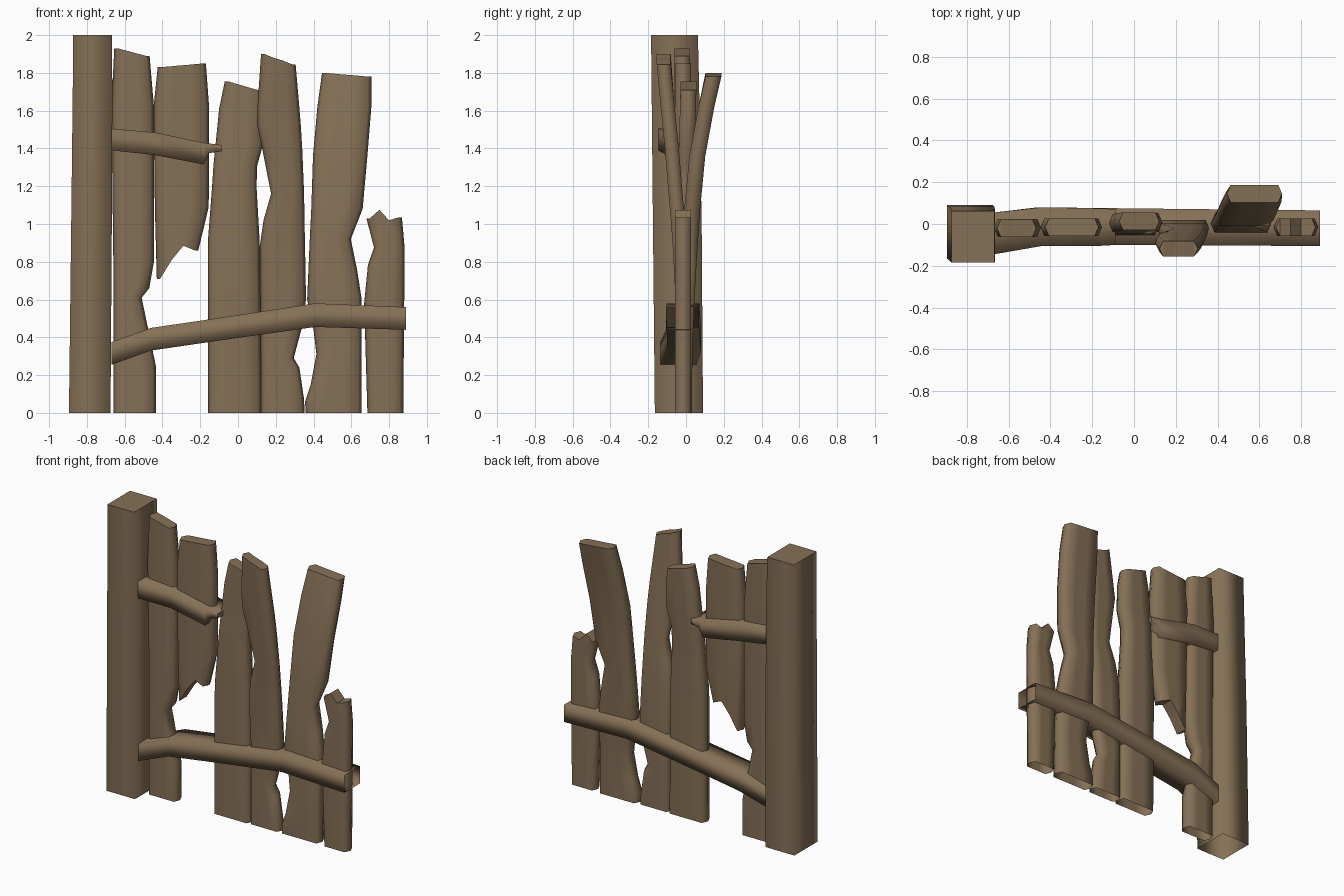
import bpy

wood = bpy.data.materials.new("weathered_brown_wood")
wood.diffuse_color = (0.235, 0.162, 0.093, 1)


def loft(name, rings, start_caps=(), end_caps=()):
    """Skin rings of points; sides smooth, caps flat."""
    n = len(rings[0])
    verts = [p for r in rings for p in r]
    faces = []
    for k in range(len(rings) - 1):
        a, b = k * n, (k + 1) * n
        for i in range(n):
            j = (i + 1) % n
            faces.append((a + i, a + j, b + j, b + i))
    sides = len(faces)
    last = (len(rings) - 1) * n
    faces += [tuple(reversed(c)) for c in start_caps]
    faces += [tuple(last + i for i in c) for c in end_caps]
    me = bpy.data.meshes.new(name)
    me.from_pydata(verts, [], faces)
    for i, p in enumerate(me.polygons):
        p.use_smooth = i < sides
    me.materials.append(wood)
    ob = bpy.data.objects.new(name, me)
    bpy.context.collection.objects.link(ob)
    return ob


PLANK_CAP = [(9, 0, 8), (0, 1, 7, 8), (1, 2, 6, 7), (2, 3, 5, 6), (3, 4, 5)]


def plank(name, rows, bottom=False, h=0.042):
    """Rows run upward: (z or four z values, left x, right x, centre y)."""
    rings = []
    for z, xl, xr, y in rows:
        zs = z if isinstance(z, tuple) else (z,) * 4
        e = 0.018
        xs = [xl + e + (xr - xl - 2 * e) * t / 3 for t in range(4)]
        ring = [(x, y - h, q) for x, q in zip(xs, zs)]
        ring.append((xr, y, zs[3]))
        ring += [(x, y + h, q) for x, q in reversed(list(zip(xs, zs)))]
        ring.append((xl, y, zs[0]))
        rings.append(ring)
    loft(name, rings, PLANK_CAP if bottom else (), PLANK_CAP)


def rail(name, rows, caps=()):
    """Rows run along x: (x, low z, high z, front y, back y)."""
    loft(name, [[(x, f, a), (x, b, a), (x, b, c), (x, f, c)]
                for x, a, c, f, b in rows], (), caps)


# thick square post
post_rows = [(0, -.895, -.675, -.165, .09), (1.0, -.883, -.668, -.175, .083),
             (1.7, -.875, -.665, -.182, .07), (2.0, -.873, -.668, -.185, .063)]
loft("post", [[(l, f, z), (r, f, z), (r, b, z), (l, b, z)]
              for z, l, r, f, b in post_rows], (), [(0, 1, 2, 3)])

# upright planks, left to right
plank("plank_1", [
    (0, -.66, -.435, -.015), (.25, -.66, -.435, -.015), (.44, -.66, -.475, -.015),
    (.61, -.66, -.51, -.015), (.66, -.66, -.47, -.015), (.8, -.66, -.445, -.015),
    (1.62, -.67, -.445, -.018),
    ((1.93, 1.917, 1.903, 1.89), -.655, -.468, -.02)])
plank("hanging_broken_plank", [
    ((.71, .81, .885, .86), -.43, -.21, -.015),
    ((1.08, 1.08, 1.09, 1.09), -.44, -.155, -.015),
    (1.62, -.447, -.153, -.015),
    ((1.83, 1.837, 1.843, 1.85), -.425, -.17, -.015)], bottom=True)
plank("plank_3", [
    (0, -.158, .125, -.015), (.9, -.16, .115, -.01), (1.2, -.137, .098, -.005),
    (1.31, -.13, .102, 0), (1.43, -.118, .135, .005), (1.61, -.1, .135, .01),
    ((1.755, 1.74, 1.725, 1.71), -.07, .12, .013)])
plank("leaning_plank_4", [
    (0, .12, .352, -.015), (.07, .12, .35, -.015), (.24, .12, .325, -.015),
    (.29, .12, .295, -.015), (.44, .12, .335, -.015), (.6, .118, .36, -.018),
    (.88, .115, .355, -.033), (1.02, .135, .352, -.043), (1.16, .175, .35, -.055),
    (1.4, .128, .34, -.075), (1.53, .1, .332, -.088), (1.65, .105, .322, -.1),
    ((1.9, 1.88, 1.865, 1.845), .122, .305, -.118)], h=.037)
plank("leaning_plank_5", [
    (0, .358, .655, -.01), (.06, .355, .655, -.01), (.15, .385, .655, -.01),
    (.31, .415, .655, -.008), (.44, .4, .655, -.003), (.6, .366, .655, .003),
    (.76, .373, .63, .012), (.92, .38, .597, .022), (1.08, .388, .66, .033),
    (1.36, .397, .685, .06), (1.62, .42, .706, .108),
    ((1.8, 1.793, 1.787, 1.78), .445, .708, .145)])
plank("short_broken_plank", [
    (0, .685, .875, -.015), (.58, .668, .88, -.015), (.785, .688, .882, -.015),
    (.875, .72, .882, -.015),
    ((1.03, 1.075, 1.02, 1.035), .68, .868, -.015)])

# crossing rails wrapped around the planks
rail("lower_rail", [
    (-.67, .255, .375, -.135, .055), (-.46, .33, .45, -.102, .08),
    (-.05, .39, .51, -.1, .075), (.41, .455, .58, -.103, .07),
    (.89, .44, .56, -.105, .065)])
rail("broken_upper_rail", [
    (-.67, 1.39, 1.505, -.145, .055), (-.44, 1.365, 1.485, -.105, .08),
    (-.18, 1.315, 1.43, -.105, .075), (-.155, 1.375, 1.427, -.104, .075),
    (-.088, 1.385, 1.418, -.1, .07)], [(0, 1, 2, 3)])
